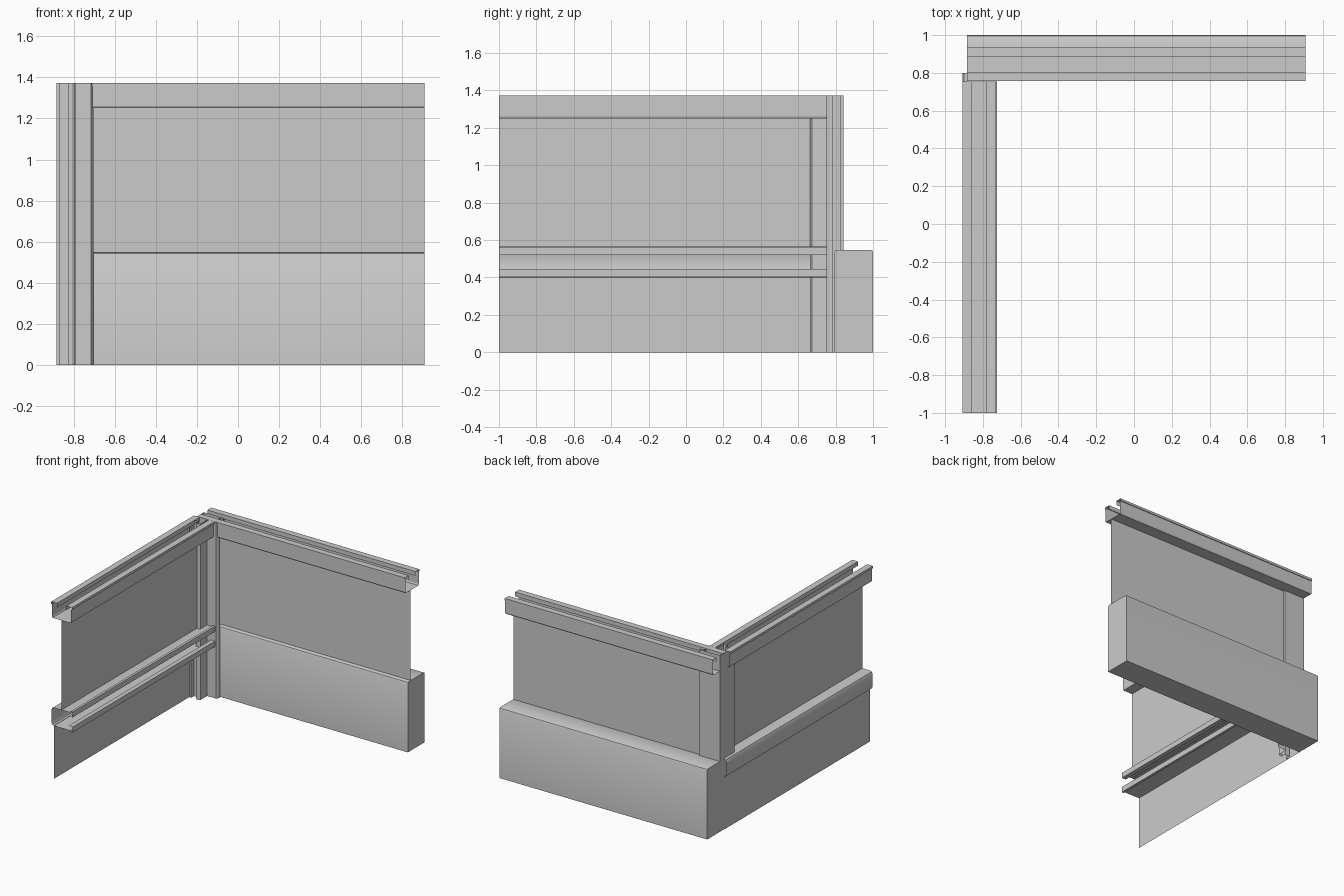
import bpy, bmesh

if "Cube" in bpy.data.objects:
    bpy.data.objects.remove(bpy.data.objects["Cube"])


def sweep(name, profile, axis, a, b, closed=False, caps=False, smooth=False):
    """Extrude a 2D profile as a thin sheet along x, y or z from a to b."""
    place = {'x': lambda p, t: (t, p[0], p[1]),
             'y': lambda p, t: (p[0], t, p[1]),
             'z': lambda p, t: (p[0], p[1], t)}[axis]
    bm = bmesh.new()
    near = [bm.verts.new(place(p, a)) for p in profile]
    far = [bm.verts.new(place(p, b)) for p in profile]
    n = len(profile)
    for i in range(n if closed else n - 1):
        j = (i + 1) % n
        bm.faces.new((near[i], near[j], far[j], far[i]))
    if caps:
        bm.faces.new(near)
        bm.faces.new(far)
    bmesh.ops.recalc_face_normals(bm, faces=bm.faces)
    mesh = bpy.data.meshes.new(name)
    bm.to_mesh(mesh)
    bm.free()
    obj = bpy.data.objects.new(name, mesh)
    bpy.context.collection.objects.link(obj)
    if smooth:
        bpy.ops.object.select_all(action='DESELECT')
        obj.select_set(True)
        bpy.context.view_layer.objects.active = obj
        bpy.ops.object.shade_smooth_by_angle()
    return obj


def slotted_rail(centre):
    """Upward-opening channel with folded lips."""
    half = [(0.04, 1.34), (0.04, 1.373), (0.089, 1.373), (0.089, 1.355),
            (0.083, 1.355), (0.083, 1.26), (0.078, 1.25)]
    left = [(centre - u, z) for u, z in half]
    right = [(centre + u, z) for u, z in reversed(half)]
    return left + right


# Top rails of both walls
sweep("side_top_rail", slotted_rail(-0.82), 'y', -1.0, 0.755)
sweep("back_top_rail", slotted_rail(0.845), 'x', -0.883, 0.908)

# Side wall middle rail: the channel lies on its side, open to the room
upper = [(-0.76, 0.52), (-0.725, 0.52), (-0.725, 0.562), (-0.74, 0.565),
         (-0.745, 0.553), (-0.885, 0.553), (-0.9, 0.547), (-0.908, 0.53)]
lower = [(x, 0.965 - z) for x, z in reversed(upper)]
sweep("side_middle_rail", upper + lower, 'y', -1.0, 0.755, smooth=True)
sweep("side_middle_rail_outer_end", [(-0.883, 0.553), (-0.9, 0.547), (-0.908, 0.53),
      (-0.908, 0.435), (-0.9, 0.418), (-0.883, 0.412)], 'y', 0.755, 0.8)

# Thin wall panels
sweep("side_upper_panel", [(-0.82, 0.55), (-0.82, 1.25)], 'y', -1.0, 0.67)
sweep("side_lower_panel", [(-0.885, 0.0), (-0.885, 0.415)], 'y', -1.0, 0.79)
sweep("back_panel", [(0.828, 0.54), (0.828, 1.25)], 'x', -0.71, 0.908)

# Solid base box under the back wall with softened top edges
sweep("back_base_box", [(0.793, 0.0), (1.0, 0.0), (1.0, 0.535), (0.996, 0.543),
      (0.988, 0.547), (0.805, 0.547), (0.797, 0.543), (0.793, 0.535)],
      'x', -0.883, 0.908, closed=True, caps=True, smooth=True)

# L-shaped corner post, symmetric about its diagonal, with a slot in each arm end
# (u runs along the arm from the outer corner, v across it)
arm = [(0.178, 0.0), (0.178, 0.015), (0.145, 0.015), (0.145, 0.055),
       (0.178, 0.055), (0.178, 0.075), (0.168, 0.09), (0.091, 0.091)]
mirrored = [(v, u) for u, v in reversed(arm[:-1])]
post = [(-0.883 + u, 0.842 - v) for u, v in [(0.0, 0.0)] + arm + mirrored]
sweep("corner_post", post, 'z', 0.0, 1.372, closed=True)
